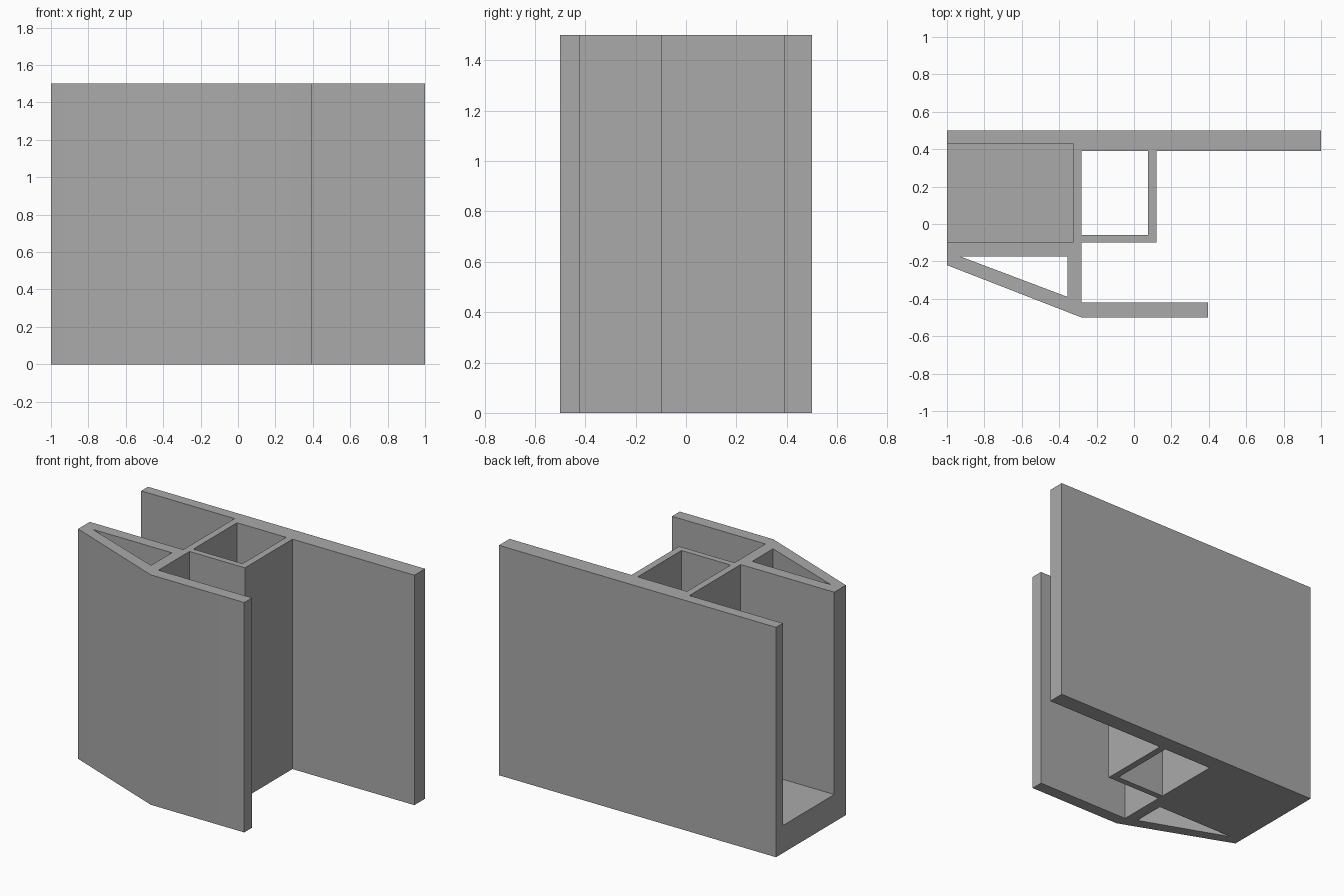
import bpy
import bmesh
import math

if "Cube" in bpy.data.objects:
    bpy.data.objects.remove(bpy.data.objects["Cube"])

HEIGHT = 1.5
FLOOR = 0.18


def prism(name, outline, bottom, top):
    """Extrude a counter-clockwise plan outline between two heights."""
    bm = bmesh.new()
    face = bm.faces.new([bm.verts.new((x, y, bottom)) for x, y in outline])
    walls = bmesh.ops.extrude_face_region(bm, geom=[face])
    raised = [v for v in walls["geom"] if isinstance(v, bmesh.types.BMVert)]
    bmesh.ops.translate(bm, verts=raised, vec=(0, 0, top - bottom))
    bmesh.ops.recalc_face_normals(bm, faces=bm.faces)
    mesh = bpy.data.meshes.new(name)
    bm.to_mesh(mesh)
    bm.free()
    obj = bpy.data.objects.new(name, mesh)
    bpy.context.collection.objects.link(obj)
    return obj


def rectangle(x0, x1, y0, y1):
    return [(x0, y0), (x1, y0), (x1, y1), (x0, y1)]


grey = bpy.data.materials.new("plain grey")
grey.use_nodes = True
grey.diffuse_color = (0.4, 0.4, 0.4, 1)
grey.node_tree.nodes["Principled BSDF"].inputs["Base Color"].default_value = grey.diffuse_color

# Outer section: back plate, box spine, front flange and sloping face
profile = prism("extruded_profile", [
    (-1, -0.22), (-0.28, -0.5), (0.395, -0.5), (0.395, -0.42),
    (-0.28, -0.42), (-0.28, -0.1), (0.12, -0.1), (0.12, 0.39),
    (1, 0.39), (1, 0.5), (-1, 0.5)], 0, HEIGHT)
profile.data.materials.append(grey)

# Openings: square tube, triangular tube and the floored side channel
cutters = [
    prism("square_tube_cutter", rectangle(-0.28, 0.075, -0.06, 0.39), -0.1, HEIGHT + 0.1),
    prism("triangle_tube_cutter",
          [(-0.925, -0.175), (-0.355, -0.39), (-0.355, -0.175)], -0.1, HEIGHT + 0.1),
    prism("channel_cutter", rectangle(-1.1, -0.325, -0.1, 0.43), FLOOR, HEIGHT + 0.1),
]
bpy.context.view_layer.objects.active = profile
profile.select_set(True)
for cutter in cutters:
    cutter.hide_render = True
    cut = profile.modifiers.new(cutter.name, "BOOLEAN")
    cut.operation = "DIFFERENCE"
    cut.solver = "EXACT"
    cut.object = cutter
    bpy.ops.object.modifier_apply(modifier=cut.name)
    bpy.data.objects.remove(cutter)

# Soften only the shallow bend on the front face
bpy.ops.object.shade_smooth_by_angle(angle=math.radians(30))
